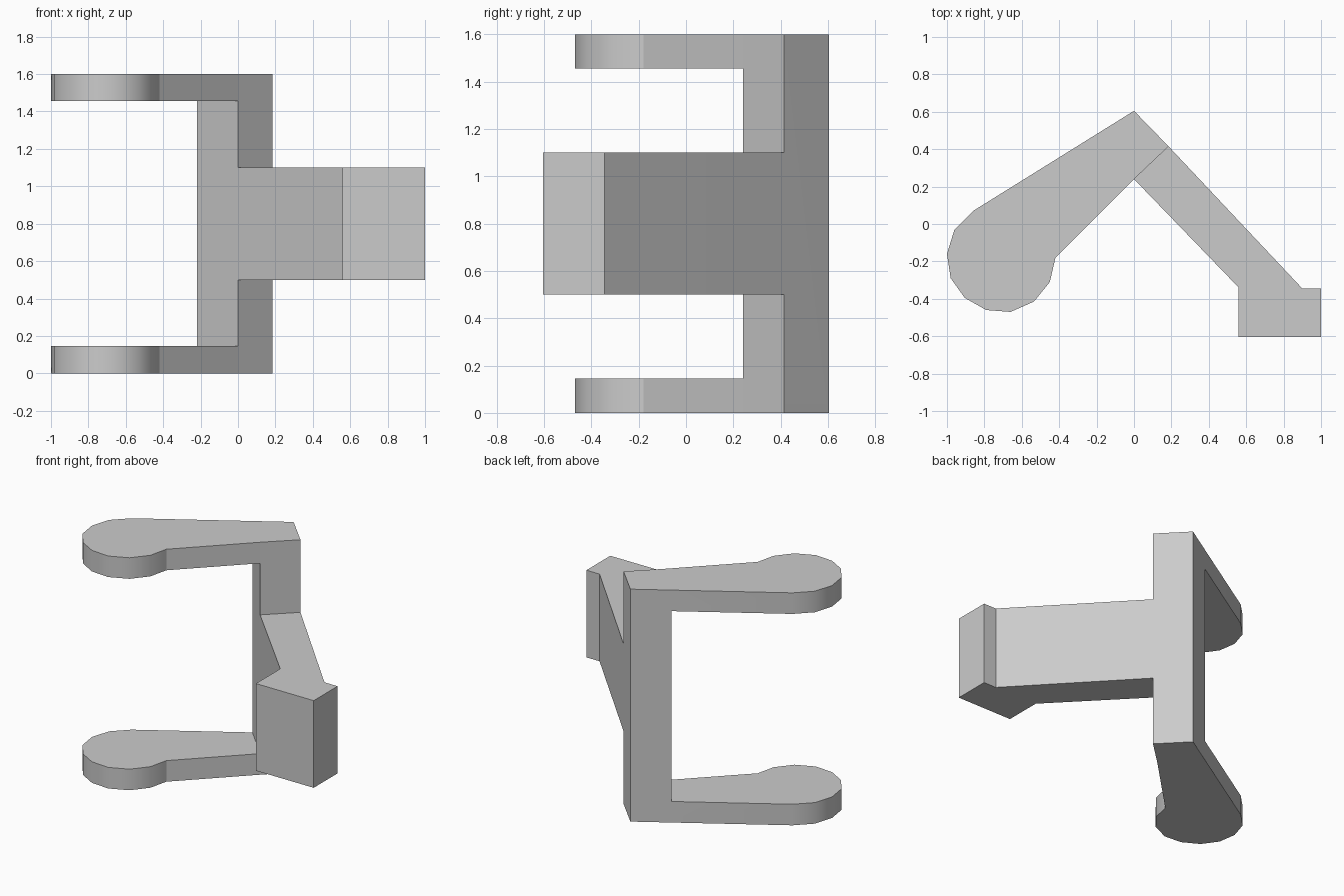
import bpy
import bmesh

cube = bpy.data.objects.get("Cube")
if cube:
    bpy.data.objects.remove(cube, do_unlink=True)

GREY = (0.6, 0.6, 0.6, 1.0)
grey = bpy.data.materials.new("plain grey")
grey.use_nodes = True
grey.diffuse_color = GREY
grey.node_tree.nodes["Principled BSDF"].inputs["Base Color"].default_value = GREY


def prism(name, outline, bottom, top):
    """Extrude a plan outline between two heights."""
    bm = bmesh.new()
    face = bm.faces.new([bm.verts.new((x, y, bottom)) for x, y in outline])
    extruded = bmesh.ops.extrude_face_region(bm, geom=[face])["geom"]
    verts = [v for v in extruded if isinstance(v, bmesh.types.BMVert)]
    bmesh.ops.translate(bm, verts=verts, vec=(0, 0, top - bottom))
    bmesh.ops.recalc_face_normals(bm, faces=bm.faces)
    mesh = bpy.data.meshes.new(name)
    bm.to_mesh(mesh)
    bm.free()
    mesh.materials.append(grey)
    obj = bpy.data.objects.new(name, mesh)
    bpy.context.collection.objects.link(obj)
    return obj


def combine(target, other, operation):
    """Apply a boolean and discard the second solid."""
    bpy.context.view_layer.objects.active = target
    mod = target.modifiers.new(operation.lower(), "BOOLEAN")
    mod.operation = operation
    mod.solver = "EXACT"
    mod.object = other
    bpy.ops.object.modifier_apply(modifier=mod.name)
    bpy.data.objects.remove(other, do_unlink=True)


# Corner points shared by the post and the arm
back_corner = (0, 0.605)
outer_corner = (0.185, 0.415)
inner_corner = (0, 0.24)

# Frame: prong outline with a rounded end, full height
rounded_end = [(-0.86, 0.07), (-0.96, -0.03), (-1, -0.16), (-0.98, -0.29),
               (-0.905, -0.395), (-0.79, -0.46), (-0.66, -0.47),
               (-0.535, -0.415), (-0.45, -0.31), (-0.42, -0.18)]
bracket = prism("bracket", [back_corner] + rounded_end + [inner_corner, outer_corner], 0, 1.6)

# Opening that leaves two prongs joined by an upright post
opening = prism("opening_cutter", [(-0.66, 0.93), (0.44, -0.22), (-0.5, -1.2), (-1.6, 0)], 0.145, 1.455)
opening.hide_render = True
combine(bracket, opening, "DIFFERENCE")

# Side arm with a square block at its end
arm = prism("arm", [inner_corner, (0.56, -0.34), (0.56, -0.605), (1, -0.605),
                    (1, -0.345), (0.9, -0.345), outer_corner], 0.5, 1.1)
combine(bracket, arm, "UNION")

# Smooth the rounded ends and keep the corners crisp
bpy.ops.object.select_all(action="DESELECT")
bracket.select_set(True)
bpy.context.view_layer.objects.active = bracket
bpy.ops.object.shade_smooth_by_angle()
